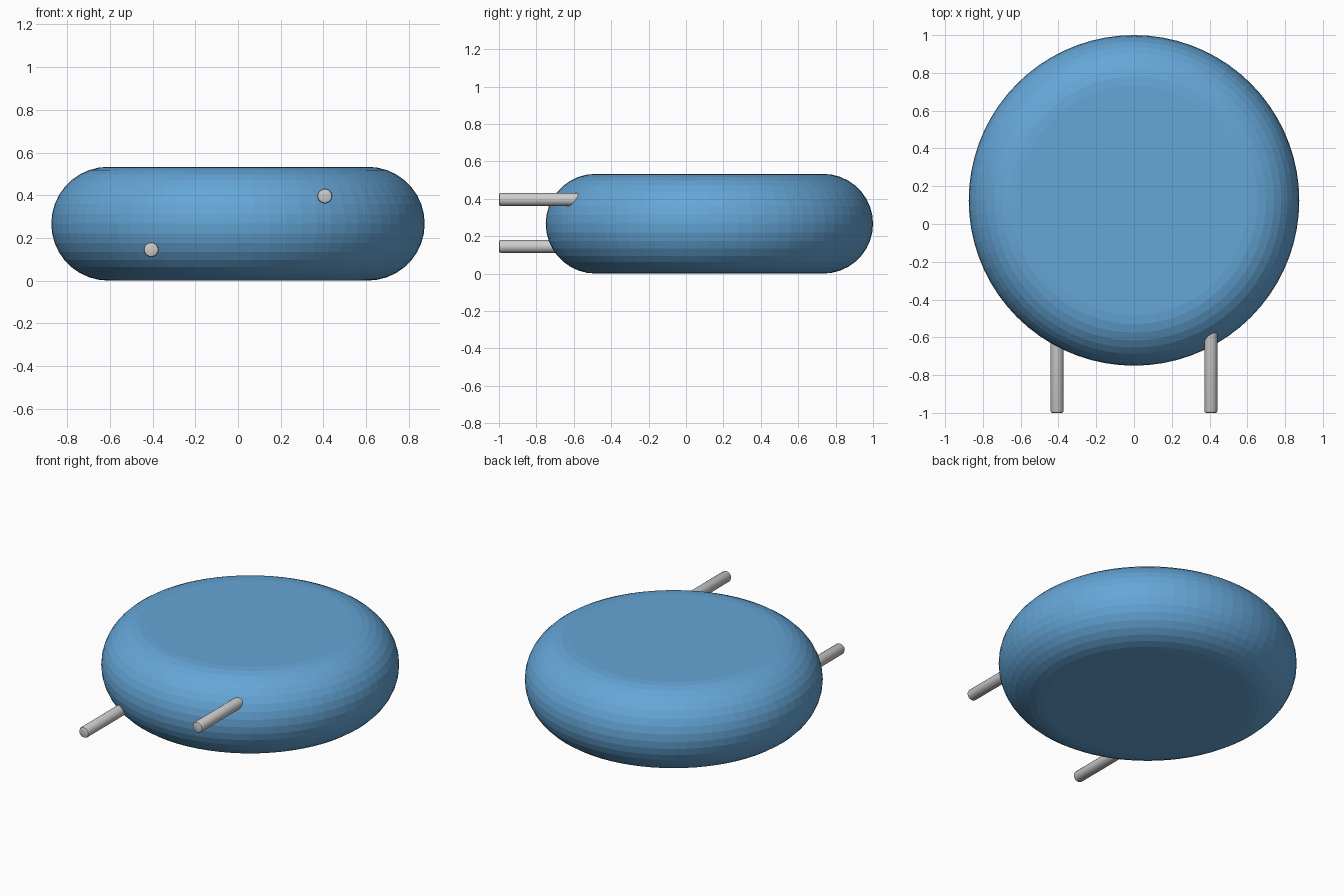
import bpy, bmesh, math
from mathutils import Matrix

if "Cube" in bpy.data.objects:
    bpy.data.objects.remove(bpy.data.objects["Cube"])

BODY_R, BODY_H, BODY_Y = 0.875, 0.533, 0.125
PIN_R, PIN_X = 0.035, 0.407


def finish(name, bm):
    mesh = bpy.data.meshes.new(name)
    bmesh.ops.recalc_face_normals(bm, faces=bm.faces)
    bm.to_mesh(mesh)
    bm.free()
    obj = bpy.data.objects.new(name, mesh)
    bpy.context.collection.objects.link(obj)
    return obj


def lathe(name, profile, segments, matrix):
    """Spin an (r, z) profile that is open at both ends, then cap it."""
    bm = bmesh.new()
    rings = []
    for r, z in profile:
        rings.append([bm.verts.new((r * math.cos(2 * math.pi * i / segments),
                                    r * math.sin(2 * math.pi * i / segments), z))
                      for i in range(segments)])
    for a, b in zip(rings, rings[1:]):
        for i in range(segments):
            j = (i + 1) % segments
            bm.faces.new((a[i], a[j], b[j], b[i]))
    bm.faces.new(rings[0][::-1])
    bm.faces.new(rings[-1])
    bm.transform(matrix)
    return finish(name, bm)


# Puck-shaped body with a fully rounded rim
fillet = BODY_H / 2
steps = 18
profile = []
for k in range(steps + 1):
    a = -math.pi / 2 + math.pi * k / steps
    profile.append((BODY_R - fillet + fillet * math.cos(a),
                    fillet + fillet * math.sin(a)))
body = lathe("body", profile, 72, Matrix.Translation((0, BODY_Y, 0)))
blue = bpy.data.materials.new("body_blue")
blue.diffuse_color = (0.13, 0.38, 0.68, 1)
blue.use_nodes = True
blue.node_tree.nodes["Principled BSDF"].inputs["Base Color"].default_value = blue.diffuse_color
body.data.materials.append(blue)

# Two contact pins pointing forward, with slightly rounded tips
pin_length, tip = 0.5, 0.01
pin_profile = [(PIN_R, 0), (PIN_R, pin_length - tip),
               (PIN_R - 0.003, pin_length - 0.003), (PIN_R - tip, pin_length)]
for name, x, z in (("lower_left_pin", -PIN_X, 0.145),
                   ("upper_right_pin", PIN_X, 0.396)):
    place = (Matrix.Translation((x, -1 + pin_length, z))
             @ Matrix.Rotation(math.pi / 2, 4, 'X'))
    pin = lathe(name, pin_profile, 24, place)
    bpy.ops.object.select_all(action='DESELECT')
    pin.select_set(True)
    bpy.context.view_layer.objects.active = pin
    bpy.ops.object.shade_smooth_by_angle(angle=math.radians(40))
